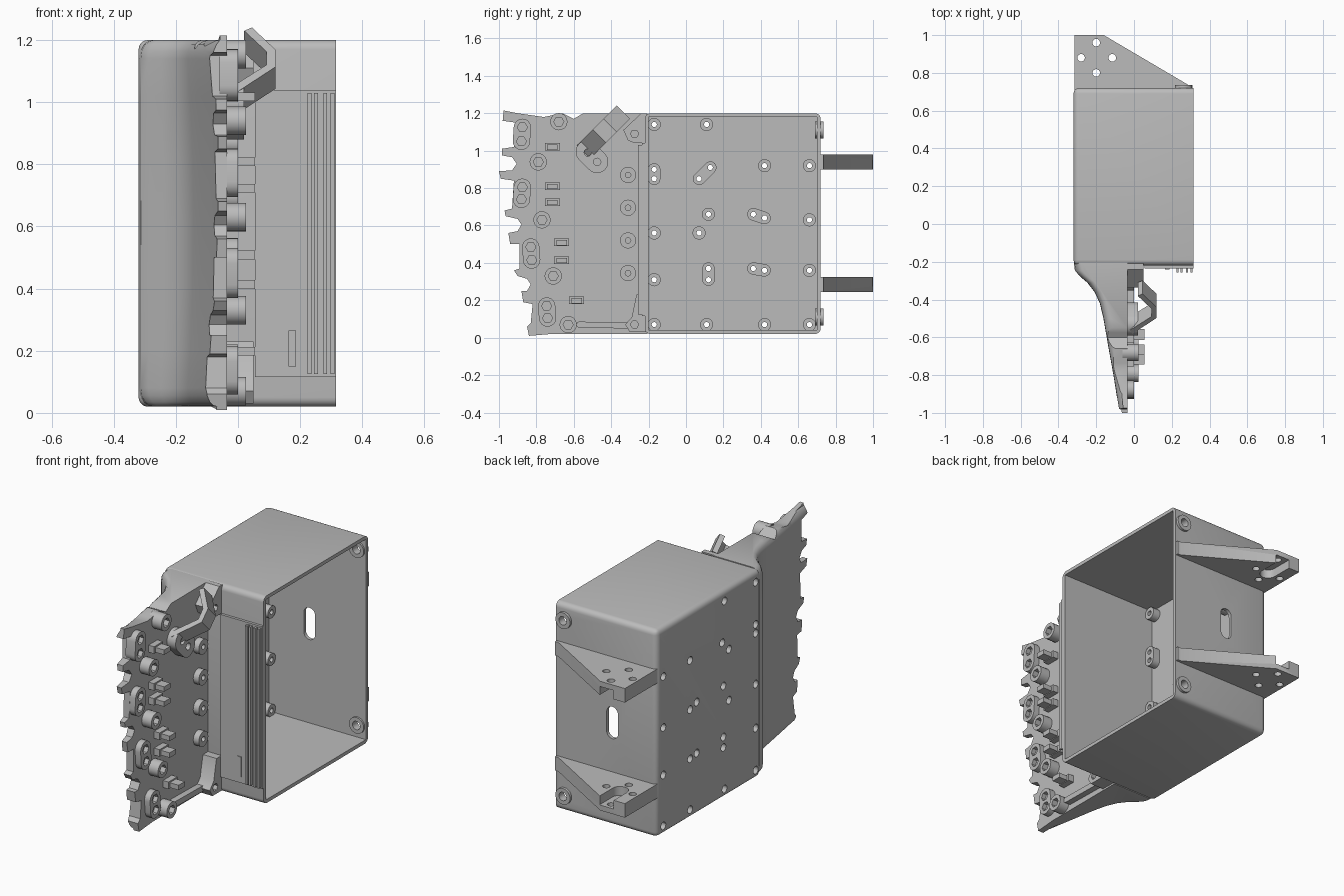
import bpy, bmesh, math
from mathutils import Vector

if bpy.data.objects.get("Cube"):
    bpy.data.objects.remove(bpy.data.objects["Cube"], do_unlink=True)

GREY = (0.5, 0.5, 0.5, 1)
mat = bpy.data.materials.new("plain grey")
mat.use_nodes = True
mat.diffuse_color = GREY
mat.node_tree.nodes["Principled BSDF"].inputs["Base Color"].default_value = GREY

ALONG_X = lambda p, q, a: (a, p, q)
ALONG_Y = lambda p, q, a: (p, a, q)
ALONG_Z = lambda p, q, a: (p, q, a)


def finish(name, bm):
    bmesh.ops.recalc_face_normals(bm, faces=bm.faces)
    me = bpy.data.meshes.new(name)
    bm.to_mesh(me)
    bm.free()
    me.materials.append(mat)
    ob = bpy.data.objects.new(name, me)
    bpy.context.collection.objects.link(ob)
    return ob


def prism(bm, pts, a, b, axis):
    lo = [bm.verts.new(axis(p, q, a)) for p, q in pts]
    hi = [bm.verts.new(axis(p, q, b)) for p, q in pts]
    bm.faces.new(lo)
    bm.faces.new(hi)
    for i in range(len(pts)):
        j = (i + 1) % len(pts)
        bm.faces.new((lo[i], lo[j], hi[j], hi[i]))


def ring(c, r, n=20):
    return [(c[0] + r * math.cos(math.tau * i / n), c[1] + r * math.sin(math.tau * i / n)) for i in range(n)]


def pill(c, d, r, n=10):
    # rounded slot outline running from c to d
    t = math.atan2(d[1] - c[1], d[0] - c[0])
    arc = lambda e, s: [(e[0] + r * math.cos(s + math.pi * i / n), e[1] + r * math.sin(s + math.pi * i / n))
                        for i in range(n + 1)]
    return arc(d, t - math.pi / 2) + arc(c, t + math.pi / 2)


def rect(p0, p1, q0, q1):
    return [(p0, q0), (p1, q0), (p1, q1), (p0, q1)]


def solids(name, items):
    bm = bmesh.new()
    for item in items:
        prism(bm, *item)
    return finish(name, bm)


def boolean(ob, cutter, op="DIFFERENCE"):
    m = ob.modifiers.new("cut", "BOOLEAN")
    m.object, m.operation, m.solver = cutter, op, "EXACT"
    bpy.context.view_layer.objects.active = ob
    bpy.ops.object.modifier_apply(modifier=m.name)


def drop(*obs):
    for o in obs:
        bpy.data.objects.remove(o, do_unlink=True)


# Open box with rounded outer edges
bm = bmesh.new()
prism(bm, rect(-0.22, 0.72, 0.02, 1.2), -0.32, 0.315, ALONG_X)
edges = [e for e in bm.edges if min(v.co.x for v in e.verts) < 0]
bmesh.ops.bevel(bm, geom=edges, offset=0.03, segments=5, profile=0.5, affect="EDGES")
box = finish("open_box", bm)
cavity = solids("cavity", [(rect(-0.2, 0.7, 0.04, 1.18), -0.295, 1, ALONG_X)])
boolean(box, cavity)

# Floor posts, single and paired, with screw holes right through the floor
singles = [(-0.17, 1.14), (0.11, 1.14), (0.42, 0.92), (0.66, 0.92), (0.12, 0.66), (0.07, 0.56), (-0.17, 0.56),
           (0.66, 0.63), (-0.17, 0.31), (0.66, 0.36), (-0.17, 0.07), (0.11, 0.07), (0.42, 0.07), (0.66, 0.07)]
pairs = [((-0.17, 0.9), (-0.17, 0.85)), ((0.07, 0.85), (0.13, 0.91)), ((0.36, 0.66), (0.42, 0.64)),
         ((0.12, 0.37), (0.12, 0.31)), ((0.36, 0.37), (0.42, 0.36))]
posts = solids("floor_posts", [(ring(c, 0.035), -0.3, -0.25, ALONG_X) for c in singles]
               + [(pill(c, d, 0.033), -0.3, -0.25, ALONG_X) for c, d in pairs])
spots = singles + [c for p in pairs for c in p]
bores = solids("bores", [(ring(c, 0.014, 12), -0.5, 0, ALONG_X) for c in spots])
heads = solids("heads", [(ring(c, 0.022, 12), -0.5, -0.29, ALONG_X) for c in spots])
boolean(box, bores)
boolean(box, heads)
boolean(posts, bores)
boolean(posts, heads)

# Back wall: window, corner lugs with holes
lug_at = [(0.262, 1.11), (0.262, 0.11)]
lugs = solids("corner_lugs", [(ring(c, 0.046, 24), 0.69, 0.735, ALONG_Y) for c in lug_at])
openings = solids("openings", [(ring(c, 0.024), 0.5, 0.9, ALONG_Y) for c in lug_at]
                  + [(pill((-0.04, 0.55), (-0.04, 0.66), 0.036), 0.5, 0.9, ALONG_Y)])
boolean(box, openings)
boolean(lugs, openings)

# Two triangular mounting brackets, pockets facing each other
plan = [(-0.315, 0.7), (-0.315, 1.0), (-0.16, 1.0), (0.29, 0.735), (0.31, 0.735), (0.31, 0.7)]
for name, z0, z1, p0, p1 in (("upper_bracket", 0.9, 0.98, 0.8, 0.95), ("lower_bracket", 0.245, 0.325, 0.275, 0.4)):
    br = solids(name, [(plan, z0, z1, ALONG_Z)])
    screw = solids("screws", [(ring(c, 0.02, 16), 0, 2, ALONG_Z)
                              for c in ((-0.2, 0.96), (-0.28, 0.88), (-0.115, 0.88), (-0.2, 0.8))])
    pocket = solids("pocket", [(pill((-0.2, 0.88), (-0.2, 1.2), 0.045), p0, p1, ALONG_Z)])
    boolean(br, screw)
    boolean(br, pocket)
    drop(screw, pocket)

# Rail panel on the front wall with upright ribs and a small plate
solids("rail_panel", [(rect(0.055, 0.315, 0.115, 1.04), -0.235, -0.21, ALONG_Y)])
ribs = [(x, x + 0.012) for x in (0.224, 0.245, 0.275, 0.298)]
solids("rail_ribs", [(rect(a, b, 0.125, 1.03), -0.256, -0.23, ALONG_Y) for a, b in ribs]
       + [(rect(0.163, 0.187, 0.15, 0.265), -0.24, -0.23, ALONG_Y)])

# Side wing: swept section lofted upwards, rounded at both ends
SWEEP = [(-0.205, -0.318), (-0.245, -0.313), (-0.275, -0.29), (-0.31, -0.25), (-0.36, -0.213), (-0.42, -0.187),
         (-0.5, -0.168), (-0.65, -0.142), (-0.8, -0.115), (-1.02, -0.08)]
INNER = -0.035
R = 0.06
levels = [0.0, 0.02, 0.024, 0.035, 0.055, 0.08, 0.2, 0.4, 0.61]
levels += [1.22 - z for z in reversed(levels[:-1])]
bm = bmesh.new()
rows = []
for z in levels:
    d = min(max(min(z - 0.02, 1.2 - z), 0), R)
    inset = 0.7 * (R - math.sqrt(R * R - (R - d) ** 2))
    mid = 1 - ((z - 0.61) / 0.61) ** 2
    row = []
    for y, x in SWEEP:
        k = min(1, max(0, (-y - 0.25) / 0.15))
        row.append(bm.verts.new((min(x + inset + 0.025 * mid * k, INNER - 0.02), y, z)))
    rows.append(row + [bm.verts.new((INNER, SWEEP[-1][0], z)), bm.verts.new((INNER, SWEEP[0][0], z))])
for a, b in zip(rows, rows[1:]):
    for i in range(len(a)):
        j = (i + 1) % len(a)
        bm.faces.new((a[i], a[j], b[j], b[i]))
bm.faces.new(rows[0])
bm.faces.new(rows[-1])
wing = finish("side_wing", bm)

# Toothed outline trims the wing
OUTLINE = [(-0.1, 1.2), (-0.55, 1.2), (-0.6, 1.17), (-0.66, 1.2), (-0.76, 1.18), (-0.9, 1.2), (-0.975, 1.215),
           (-0.98, 1.16), (-0.91, 1.15), (-0.92, 1.02), (-0.985, 1.01), (-0.985, 0.975), (-0.93, 0.965), (-0.905, 0.93),
           (-0.93, 0.895), (-1.0, 0.89), (-0.99, 0.85), (-0.92, 0.84), (-0.93, 0.69), (-0.97, 0.68), (-0.965, 0.65),
           (-0.9, 0.635), (-0.88, 0.605), (-0.9, 0.57), (-0.95, 0.56), (-0.94, 0.5), (-0.89, 0.5), (-0.89, 0.37),
           (-0.92, 0.36), (-0.9, 0.33), (-0.85, 0.315), (-0.83, 0.285), (-0.85, 0.25), (-0.88, 0.25), (-0.87, 0.19),
           (-0.82, 0.18), (-0.83, 0.08), (-0.85, 0.06), (-0.84, 0.01), (-0.72, 0.02), (-0.1, 0.02)]
trim = solids("trim", [(OUTLINE, -0.5, 0.5, ALONG_X)])
boolean(wing, trim, "INTERSECT")

# Wing bosses with hexagonal sockets
twins = [((-0.875, 1.125), (-0.88, 1.05)), ((-0.875, 0.805), (-0.88, 0.74)),
         ((-0.83, 0.485), (-0.825, 0.415)), ((-0.745, 0.17), (-0.74, 0.105))]
ones = [(-0.68, 1.155), (-0.79, 0.94), (-0.77, 0.63), (-0.71, 0.33), (-0.63, 0.07)]
discs = [(-0.31, z) for z in (0.87, 0.695, 0.52, 0.345)]
twin_ob = solids("finger_bosses", [(pill(c, d, 0.046), -0.06, 0.0, ALONG_X) for c, d in twins])
one_ob = solids("single_bosses", [(ring(c, 0.046), -0.06, 0.025, ALONG_X) for c in ones])
disc_ob = solids("inner_bosses", [(ring(c, 0.043), -0.06, 0.0, ALONG_X) for c in discs])
sockets = solids("sockets", [(ring(c, 0.027, 6), -0.025, 0.2, ALONG_X) for c in ones + [c for t in twins for c in t]]
                 + [(ring(c, 0.015, 12), -0.03, 0.2, ALONG_X) for c in discs])
for ob in (twin_ob, one_ob, disc_ob):
    boolean(ob, sockets)

# Cable clips: a foot with two upright ears
clips = [(-0.715, 1.02), (-0.715, 0.81), (-0.715, 0.725), (-0.665, 0.51), (-0.665, 0.415), (-0.585, 0.2)]
parts = []
for y, z in clips:
    parts += [(rect(y - 0.04, y + 0.04, z - 0.02, z + 0.02), -0.05, 0.0, ALONG_X),
              (rect(y - 0.028, y + 0.028, z - 0.016, z + 0.012), -0.01, 0.055, ALONG_X)]
solids("cable_clips", parts)

# Corner gussets joining wing to box, and the lower rail
gusset = [(-0.21, 1.2), (-0.24, 1.2), (-0.335, 1.11), (-0.31, 1.055), (-0.275, 1.04), (-0.21, 1.04)]
low = [(-0.21, 0.03), (-0.3, 0.03), (-0.325, 0.07), (-0.29, 0.11), (-0.265, 0.23), (-0.21, 0.23)]
gus = solids("corner_gussets", [(gusset, -0.11, 0.05, ALONG_X), (low, -0.06, 0.05, ALONG_X)])
eyes = solids("eyes", [(ring(c, 0.022, 6), 0.015, 0.2, ALONG_X) for c in ((-0.275, 1.09), (-0.275, 0.07))])
boolean(gus, eyes)
solids("lower_rail", [(pill((-0.57, 0.07), (-0.3, 0.065), 0.016), -0.05, 0.0, ALONG_X)])

# Bent strap standing on a rounded foot
foot = solids("strap_foot", [(pill((-0.53, 0.995), (-0.475, 0.94), 0.06), -0.05, 0.02, ALONG_X)])
foot_holes = solids("foot_holes", [(ring(c, 0.02, 12), -0.01, 0.2, ALONG_X) for c in ((-0.525, 0.99), (-0.475, 0.94))])
boolean(foot, foot_holes)
H = math.sqrt(0.5)
DIAGONAL = lambda s, x, w: Vector((x, -0.455 + (s + w) * H, 1.085 + (s - w) * H))
bend = [(-0.13, -0.01), (-0.01, 0.12), (0.07, 0.12), (0.17, 0.045), (0.155, 0.02), (0.06, 0.092), (0.0, 0.092),
        (-0.1, -0.02)]
solids("bent_strap", [(bend, -0.05, 0.05, DIAGONAL)])

# Remove cutters and smooth the rounded surfaces
drop(cavity, bores, heads, openings, trim, sockets, eyes, foot_holes)
bpy.ops.object.select_all(action="DESELECT")
for ob in bpy.context.collection.objects:
    if ob.type == "MESH" and ob.data.materials and ob.data.materials[0] == mat:
        ob.select_set(True)
        bpy.context.view_layer.objects.active = ob
bpy.ops.object.shade_smooth_by_angle(angle=math.radians(32))
